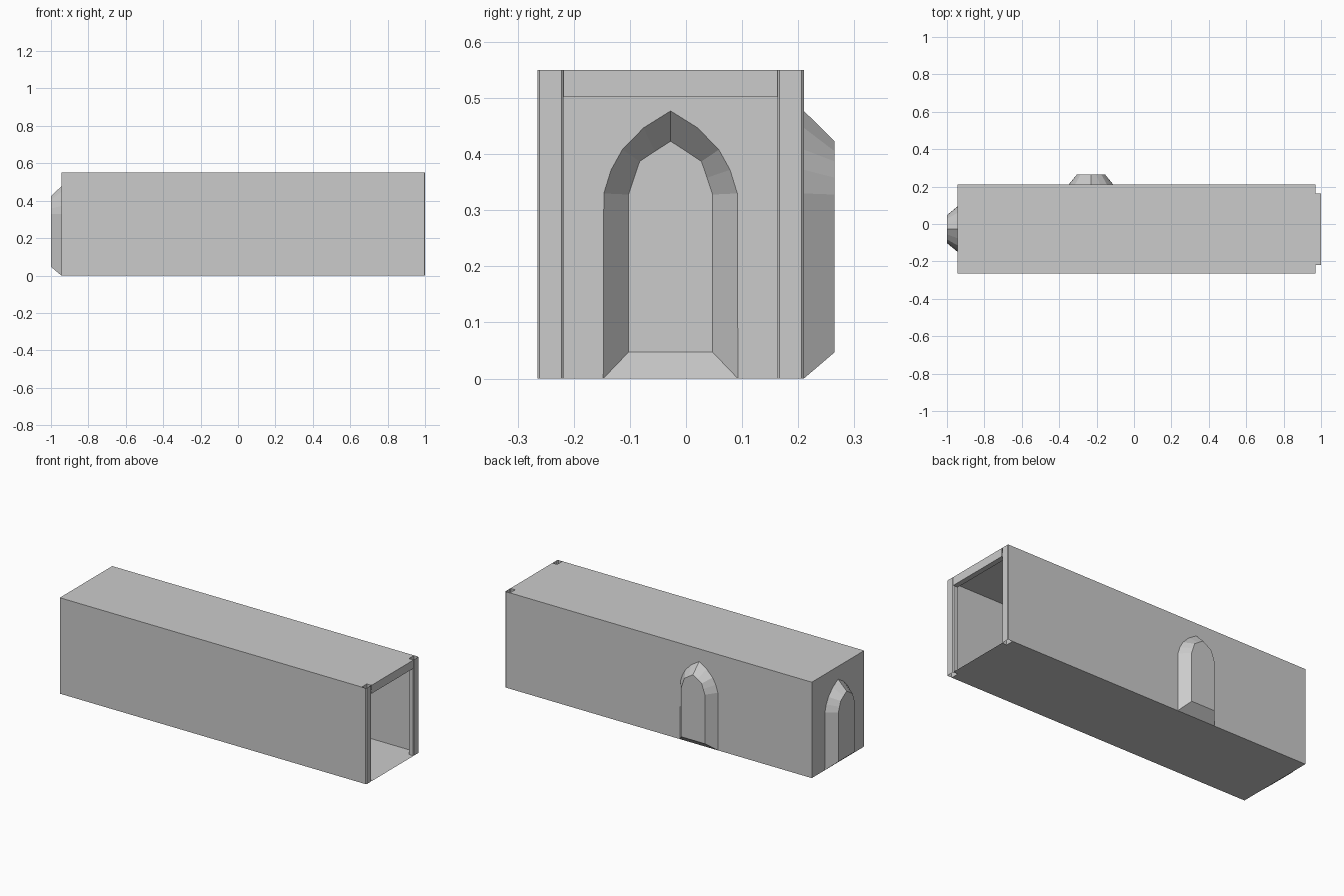
import bpy, bmesh

if "Cube" in bpy.data.objects:
    bpy.data.objects.remove(bpy.data.objects["Cube"])

X0, X1 = -0.945, 1.0           # end wall, open end
Y0, Y1 = -0.265, 0.21          # side walls
H = 0.55
T, W = 0.03, 0.047             # rib thickness along x, rib projection
XI = X1 - T                    # where the walls meet the end posts
DEPTH = 0.055                  # alcove depth


def build(name, polys):
    """Make an object from a list of polygons, welding shared corners."""
    bm = bmesh.new()
    for p in polys:
        bm.faces.new([bm.verts.new(v) for v in p])
    bmesh.ops.remove_doubles(bm, verts=bm.verts, dist=0.0005)
    bmesh.ops.recalc_face_normals(bm, faces=bm.faces)
    me = bpy.data.meshes.new(name)
    bm.to_mesh(me)
    bm.free()
    ob = bpy.data.objects.new(name, me)
    bpy.context.collection.objects.link(ob)
    return ob


def sweep(pts, a, b, closed=False):
    """Quads joining a profile moved by nothing but functions a and b."""
    n = len(pts)
    return [[a(pts[i]), a(pts[(i + 1) % n]), b(pts[(i + 1) % n]), b(pts[i])]
            for i in range(n if closed else n - 1)]


def mirrored(half):
    """Full arch from right half (bottom to apex)."""
    return half + [(-u, z) for u, z in reversed(half[:-1])]


# Pointed arch outlines: wall opening and smaller recessed panel
outer = mirrored([(0.12, 0), (0.119, 0.33), (0.106, 0.372), (0.086, 0.408),
                  (0.048, 0.447), (0, 0.477)])
inner = mirrored([(0.075, 0.047), (0.075, 0.328), (0.065, 0.358),
                  (0.055, 0.387), (0.028, 0.405), (0, 0.423)])


def wall_with_arch(lo, hi, c, place):
    arch = [(c + u, z) for u, z in outer]
    i = len(arch) // 2
    left = [(lo, 0), (lo, H), (c, H)] + arch[i:]
    right = [(hi, 0), (hi, H), (c, H)] + arch[i::-1]
    return [[place(u, z, 0) for u, z in part] for part in (left, right)]


def alcove(name, c, place):
    o = [place(c + u, z, 0) for u, z in outer]
    n = [place(c + u, z, DEPTH) for u, z in inner]
    k = len(o)
    build(name, [[o[i], o[(i + 1) % k], n[(i + 1) % k], n[i]] for i in range(k)] + [n])


def on_end(u, z, d):
    return (X0 - d, u, z)


def on_side(u, z, d):
    return (u, Y1 + d, z)


# Corridor shell: floor and ceiling step in around the hollow end posts
plan = [(X0, Y0), (XI, Y0), (XI, Y0 + W), (X1, Y0 + W),
        (X1, Y1 - W), (XI, Y1 - W), (XI, Y1), (X0, Y1)]
shell = [[(x, y, z) for x, y in plan] for z in (0, H)]
shell.append([(X0, Y0, 0), (XI, Y0, 0), (XI, Y0, H), (X0, Y0, H)])
mid = (Y0 + Y1) / 2
shell += wall_with_arch(Y0, Y1, mid, on_end)
shell += wall_with_arch(X0, XI, -0.23, on_side)
build("corridor_shell", shell)

# Recessed doorways
alcove("end_doorway", mid, on_end)
alcove("side_doorway", -0.23, on_side)


def bottom(p):
    return (p[0], p[1], 0)


def top(p):
    return (p[0], p[1], H)


# Frames at even spacing: hollow posts on both walls and a ceiling beam
step = (X1 - X0 - T) / 4
for i in range(5):
    a = X0 + i * step
    b = a + T
    end = i == 4
    for side, yw, s in (("front", Y0, 1), ("back", Y1, -1)):
        yi = yw + s * W
        if end:
            c = 0.004
            prof = [(a, yw), (a, yi), (b - c, yi), (b, yi - s * c),
                    (b, yw + s * c), (b - c, yw)]
        else:
            prof = [(a, yw), (a, yi), (b, yi), (b, yw)]
        if i == 0:
            prof = prof[1:]
        build(f"{side}_post_{i + 1}", sweep(prof, bottom, top, closed=end))
    beam = [(a, H), (a, H - 0.048), (b, H - 0.048), (b, H)]
    if i == 0:
        beam = beam[1:]
    build(f"ceiling_beam_{i + 1}",
          sweep(beam, lambda p: (p[0], Y0 + W, p[1]), lambda p: (p[0], Y1 - W, p[1])))
